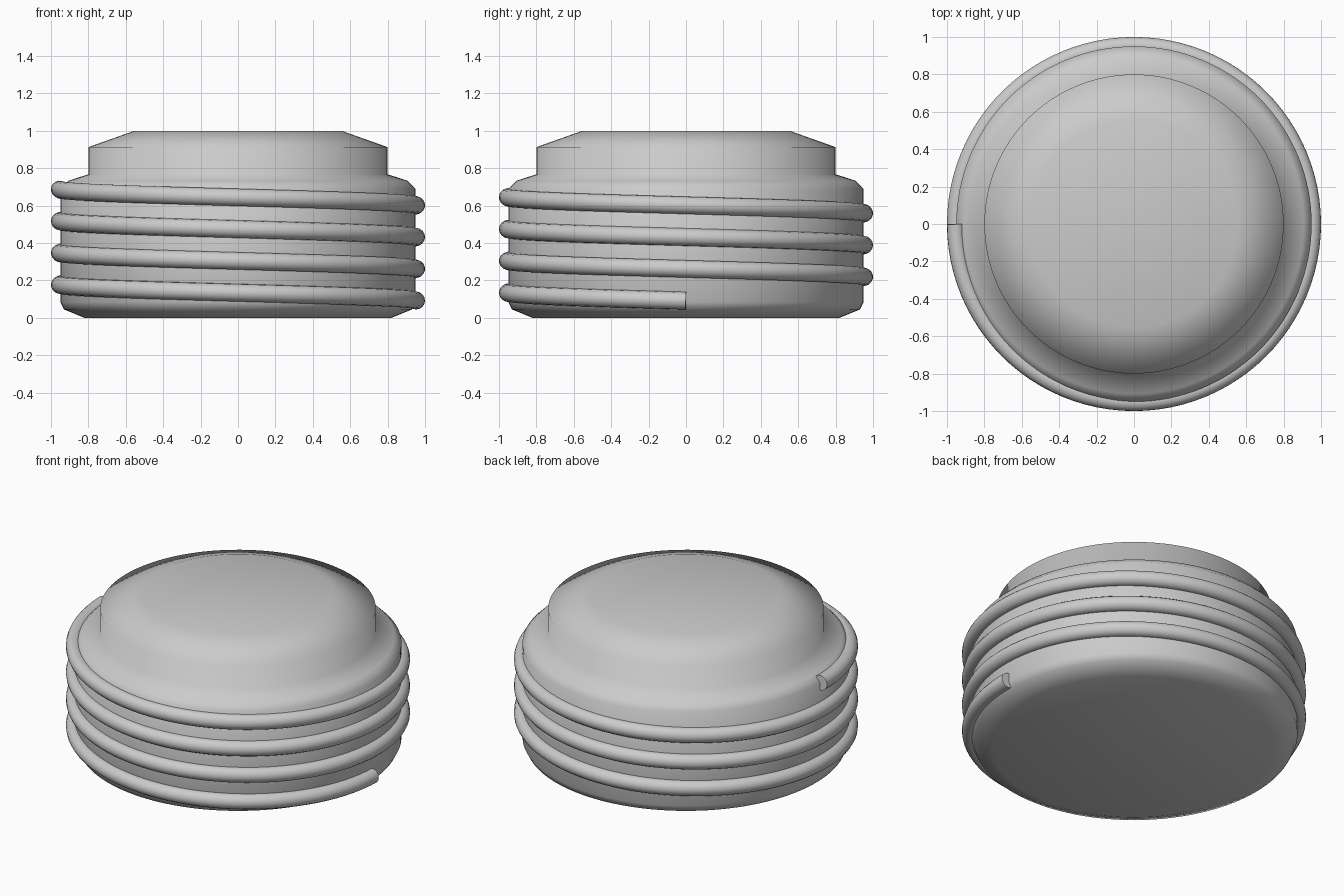
import bpy
import bmesh
from math import cos, sin, tau

cube = bpy.data.objects.get("Cube")
if cube:
    bpy.data.objects.remove(cube, do_unlink=True)

GREY = (0.6, 0.6, 0.6, 1)
grey = bpy.data.materials.new("light grey")
grey.use_nodes = True
grey.diffuse_color = GREY
grey.node_tree.nodes["Principled BSDF"].inputs["Base Color"].default_value = GREY


def add_object(name, data):
    obj = bpy.data.objects.new(name, data)
    bpy.context.collection.objects.link(obj)
    data.materials.append(grey)
    return obj


def lathe(name, profile, sides):
    """Turn a (radius, height) profile about z and cap both ends."""
    bm = bmesh.new()
    rings = [[bm.verts.new((r * cos(tau * i / sides), r * sin(tau * i / sides), z))
              for i in range(sides)] for r, z in profile]
    for low, high in zip(rings, rings[1:]):
        for i in range(sides):
            j = (i + 1) % sides
            bm.faces.new((low[i], low[j], high[j], high[i]))
    bm.faces.new(reversed(rings[0]))
    bm.faces.new(rings[-1])
    for face in bm.faces:
        face.smooth = True
    mesh = bpy.data.meshes.new(name)
    bm.to_mesh(mesh)
    bm.free()
    return add_object(name, mesh)


def helix(name, radius, tube, start, pitch, turns, steps):
    """Round thread climbing clockwise (seen from above) from +x."""
    curve = bpy.data.curves.new(name, "CURVE")
    curve.dimensions = "3D"
    curve.bevel_depth = tube
    curve.bevel_resolution = 6
    curve.use_fill_caps = True
    spline = curve.splines.new("POLY")
    count = int(turns * steps)
    spline.points.add(count)
    for i, point in enumerate(spline.points):
        a = -tau * i / steps
        point.co = (radius * cos(a), radius * sin(a), start + pitch * i / steps, 1)
    spline.use_smooth = True
    return add_object(name, curve)


# Plug body: chamfered foot, straight wall, sloped collar, narrower domed head
lathe("plug_body", [
    (0.82, 0), (0.93, 0.045), (0.95, 0.085),
    (0.95, 0.69), (0.907, 0.733), (0.80, 0.768),
    (0.80, 0.913), (0.555, 1.0)], 128)

# Screw thread wound around the wall, then made into a mesh
thread = helix("screw_thread", 0.953, 0.047, 0.092, 0.17, 3.5, 96)
bpy.ops.object.select_all(action="DESELECT")
thread.select_set(True)
bpy.context.view_layer.objects.active = thread
bpy.ops.object.convert(target="MESH")
bpy.ops.object.shade_smooth_by_angle()
